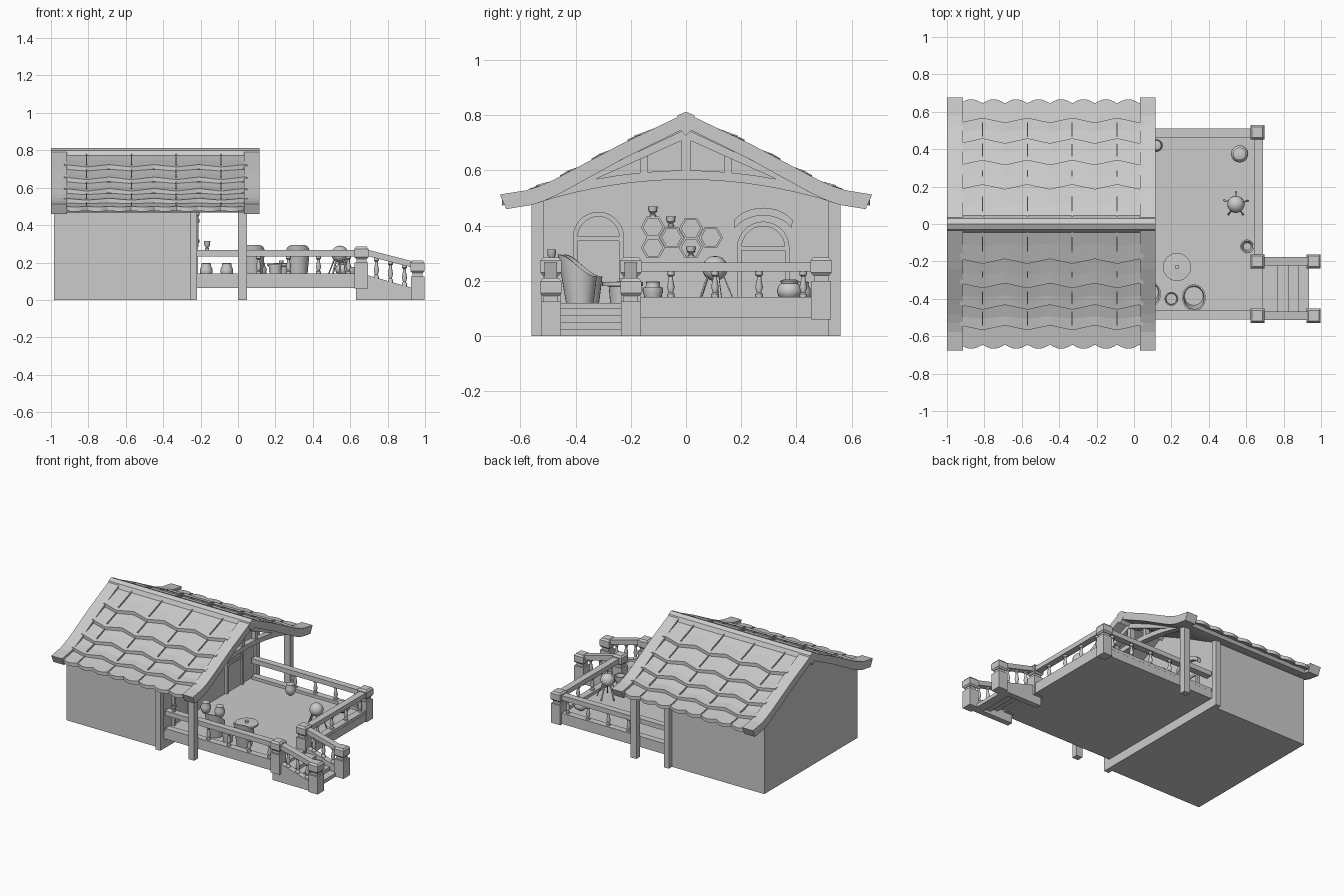
import bpy, bmesh, math
from mathutils import Vector

if "Cube" in bpy.data.objects:
    bpy.data.objects.remove(bpy.data.objects["Cube"])


def finish(name, bm, smooth=False):
    bmesh.ops.remove_doubles(bm, verts=bm.verts, dist=1e-5)
    bmesh.ops.recalc_face_normals(bm, faces=bm.faces)
    me = bpy.data.meshes.new(name)
    bm.to_mesh(me)
    bm.free()
    ob = bpy.data.objects.new(name, me)
    bpy.context.collection.objects.link(ob)
    if smooth:
        bpy.ops.object.select_all(action='DESELECT')
        ob.select_set(True)
        bpy.context.view_layer.objects.active = ob
        bpy.ops.object.shade_smooth_by_angle(angle=math.radians(40))
    return ob


def loft(name, rings, closed=False, caps=True, smooth=False):
    """Skin a list of equal-length point rings."""
    bm = bmesh.new()
    vs = [[bm.verts.new(p) for p in r] for r in rings]
    n = len(rings[0])
    pairs = list(zip(vs, vs[1:])) + ([(vs[-1], vs[0])] if closed else [])
    for a, b in pairs:
        for i in range(n):
            j = (i + 1) % n
            bm.faces.new((a[i], a[j], b[j], b[i]))
    if caps and not closed:
        bm.faces.new(vs[0])
        bm.faces.new(vs[-1])
    return finish(name, bm, smooth)


def prism(name, pts, a, b, axis='x'):
    f = (lambda t, p: (t, p[0], p[1])) if axis == 'x' else (lambda t, p: (p[0], t, p[1]))
    return loft(name, [[f(t, p) for p in pts] for t in (a, b)])


def box(name, x0, x1, y0, y1, z0, z1):
    return prism(name, [(y0, z0), (y1, z0), (y1, z1), (y0, z1)], x0, x1)


def lathe(name, prof, x, y, z=0, n=20, lift=None):
    """Turned shape from (radius, height) pairs; lift raises the rim of a seat."""
    rings = []
    for k, (r, h) in enumerate(prof):
        ring = []
        for i in range(n):
            c, s = math.cos(math.tau * i / n), math.sin(math.tau * i / n)
            dz = lift(s) if lift and k in (1, 2) else 0
            ring.append((x + r * c, y + r * s - .2 * dz, z + h + dz))
        rings.append(ring)
    return loft(name, rings, smooth=True)


def frame(name, outer, inner, x0, x1, closed=True):
    """Flat ring on the wall between two outlines (y, z)."""
    rings = [[(x0, *o), (x1, *o), (x1, *i), (x0, *i)] for o, i in zip(outer, inner)]
    return loft(name, rings, closed=closed)


def arch(y0, y1, z0, top, n=14):
    r, c = (y1 - y0) / 2, (y0 + y1) / 2
    pts = [(c + r * math.cos(math.pi * i / n), top - r + r * math.sin(math.pi * i / n)) for i in range(n + 1)]
    return [(y1, z0)] + pts + [(y0, z0)]


# Roof slope height at distance y from the ridge
SLOPE = [(0, .805), (.24, .69), (.475, .565), (.56, .528), (.675, .51)]
def roof_z(y):
    y = abs(y)
    for (a, za), (b, zb) in zip(SLOPE, SLOPE[1:]):
        if y <= b or b == .675:
            return za + (zb - za) * (y - a) / (b - a)


def roof_section(top, bottom, end):
    ys = [i * end / 14 for i in range(-14, 15)]
    up = [(y, roof_z(y) - top) for y in ys]
    low = [(y * .965, roof_z(y) - bottom) for y in reversed(ys)]
    return up + low


# House body and wall posts
prism('house_body', [(-.525, 0), (.525, 0), (.525, .495), (.47, .53), (.24, .655), (0, .77),
                     (-.24, .655), (-.47, .53), (-.525, .495)], -.985, -.235)
box('wall_sill', -.24, -.22, -.54, .54, 0, .065)
for s in (-1, 1):
    a, b = sorted((s * .56, s * .517))
    box('wall_post', -.257, -.22, a, b, 0, .5)
    box('porch_post', 0, .047, a, b, 0, .51)

# Roof slab, barge boards and ridge
prism('roof_slab', roof_section(.022, .05, .63), -.96, .08)
for x0, x1 in ((-1, -.915), (.033, .115)):
    prism('barge_board', roof_section(-.003, .05, .675), x0, x1)
prism('ridge_cap', [(0, .813), (.03, .8), (.045, .77), (0, .725), (-.045, .77), (-.03, .8)], -1, .116)

# Rows of shingles with wavy lower edges
edges = [.02, .2, .33, .445, .555, .655]
for s in (-1, 1):
    for k in range(5):
        y0, y1, last = edges[k], edges[k + 1], k == 4
        rings = []
        for i in range(97):
            x = -.93 + .98 * i / 96
            if last:
                y = y1 - .01 + .022 * abs(math.sin(math.pi * (x + .93) / .12))
            else:
                y = y1 + .013 * (abs(((x + .81) / .12) % 2 - 1) * 2 - 1)
            drop = .022 if last else 0
            ym = (y0 + y) / 2
            yt = y0 - .01
            rings.append([(x, s * yt, roof_z(yt) - .016), (x, s * ym, roof_z(ym) - .006 - drop / 3),
                          (x, s * y, roof_z(y) + .008 - drop), (x, s * y, roof_z(y) - .016 - drop),
                          (x, s * yt, roof_z(yt) - .024)])
        loft('shingle_row', rings)
        for j in range(4):   # narrow raised seams between shingles
            xs = -.81 + .24 * j
            prism('shingle_seam', [(s * y0, roof_z(y0) - .008), (s * (y1 - .012), roof_z(y1) + .017 - .023 * last),
                                   (s * (y1 - .012), roof_z(y1) - .02)], xs - .003, xs + .003)

# Gable truss above the porch
ys = [-.54 + 1.08 * i / 20 for i in range(21)]
bow = lambda y: .60 - .085 * (y / .54) ** 2
prism('arched_beam', [(y, bow(y)) for y in ys] + [(y, bow(y) - .033) for y in reversed(ys)], .002, .045)
box('king_post', .005, .042, -.017, .017, .59, .75)
for s in (-1, 1):
    prism('rafter', [(0, .75), (s * .5, .515), (s * .37, .55), (0, .715)], 0, .047)
    prism('truss_strut', [(s * .14, .58), (s * .165, .58), (s * .165, .68), (s * .14, .69)], .008, .04)

# Deck
box('deck', -.23, .69, -.51, .51, .065, .12)


# Railing posts, rails and turned balusters
def rail_post(x, y, z0, z1):
    for w, a, b in ((.036, z0, z1 - .085), (.026, z1 - .09, z1 - .06)):
        box('rail_post', x - w, x + w, y - w, y + w, a, b)
    rings = [[(x + w * a, y + w * b, z1 + h) for a, b in ((-1, -1), (1, -1), (1, 1), (-1, 1))]
             for w, h in ((.03, -.065), (.038, -.055), (.038, -.012), (.028, 0))]
    loft('post_cap', rings)


def rail(p, q, w, h):
    p, q = Vector(p), Vector(q)
    side = (q - p).cross(Vector((0, 0, 1))).normalized() * w / 2
    up = Vector((0, 0, h / 2))
    loft('rail', [[c - side - up, c + side - up, c + side + up, c - side + up] for c in (p, q)])


def baluster(x, y, z0, z1):
    d = z1 - z0
    prof = [(.014, 0), (.014, .14), (.008, .2), (.014, .4), (.008, .68), (.008, .8), (.014, .85), (.014, 1)]
    lathe('baluster', [(r, h * d) for r, h in prof], x, y, z0, 12)


for x, y in [(.66, .49), (.66, -.2), (.66, -.49)]:
    rail_post(x, y, .06, .285)
for y in (-.49, -.2):
    rail_post(.96, y, 0, .21)
    rail((.66, y, .26), (.96, y, .183), .045, .034)
    for x in (.74, .815, .89):
        baluster(x, y, .12 - (x - .7) * .25, .25 - (x - .66) * .26)
    prism('stair_stringer', [(.63, 0), (.93, 0), (.93, .065), (.7, .13), (.63, .13)], y - .02, y + .02, 'y')
for p, q in (((-.22, -.487), (.66, -.487)), ((-.22, .487), (.66, .487)), ((.665, -.2), (.665, .49))):
    rail((*p, .25), (*q, .25), .047, .034)
    rail((*p, .13), (*q, .13), .047, .022)
for i in range(4):
    baluster(.665, -.055 + .16 * i, .138, .236)
    for y in (-.487, .487):
        baluster(.59 - .16 * i, y, .138, .236)

# Stairs
for i in range(4):
    z = .1 - i * .025
    box('stair_tread', .69 + i * .06, .77 + i * .055, -.475, -.215, max(0, z - .03), z)

# Door and window on the porch wall
for name, y0, y1, z0, top in (('door', -.41, -.225, .12, .45), ('window', .185, .375, .12, .415)):
    frame(name + '_frame', arch(y0, y1, z0, top), arch(y0 + .017, y1 - .017, z0, top - .017), -.24, -.215, False)
    prism(name + '_panel', arch(y0 + .012, y1 - .012, z0, top - .012), -.24, -.228)
    box(name + '_crossbar', -.24, -.22, y0 + .012, y1 - .012, top - .105, top - .09)
hood = [(.28 + .13 * math.cos(a), .36 + .105 * math.sin(a)) for a in [math.radians(35 + 11 * i) for i in range(11)]]
frame('window_hood', hood, [(.28 + (y - .28) * .97, z - .028) for y, z in hood], -.24, -.21, False)

# Honeycomb shelves with small cups
hexa = lambda y, z, r: [(y + r * math.cos(i * math.pi / 3), z + r * math.sin(i * math.pi / 3)) for i in range(6)]
for y, z in ((-.12, .395), (-.12, .32), (-.052, .357), (.018, .32), (.018, .39), (.09, .357)):
    frame('honeycomb_shelf', hexa(y, z, .044), hexa(y, z, .035), -.24, -.21)
cup = [(.011, 0), (.011, .006), (.006, .01), (.015, .018), (.017, .036), (.013, .036), (.011, .02)]
for y, z in ((-.12, .433), (-.055, .397), (.018, .288)):
    lathe('cup', cup, -.222, y, z, 14)
lathe('rail_cup', [(r, h * 1.3) for r, h in cup], -.165, -.487, .267, 14)

# Tub chairs with a high, curved back
for x, y in ((.32, -.385), (.08, -.365)):
    lathe('tub_chair', [(.05, 0), (.063, .09), (.055, .09), (.05, .065)], x, y, .12, 28,
          lambda s: .045 + .04 * math.cos((s + 1) * math.pi / 2))

# Tub table, bucket, jars, bowls
D = .12
lathe('round_table', [(.045, 0), (.05, .06), (.075, .062), (.075, .075), (.012, .077), (.012, .09)], .23, -.23, D, 24)
lathe('bucket', [(.03, 0), (.037, .07), (.031, .07), (.028, .015)], .2, -.4, D)
lathe('bowl', [(.022, 0), (.037, .04), (.037, .055), (.03, .055), (.02, .02)], .605, -.12, D)
jar = [(.02, 0), (.032, .02), (.034, .045), (.024, .065), (.026, .075), (.02, .078)]
for x, y in ((.12, .42), (-.06, -.12), (-.17, -.12)):
    lathe('jar', jar, x, y, D)
lathe('round_pot', [(.02, .01), (.04, .025), (.046, .045), (.038, .065), (.03, .07), (.034, .08), (.02, .085)], .565, .375, D)

# Kettle on a splayed stand
ball = [(.045 * math.sin(math.pi * i / 10) + .001, .125 - .045 * math.cos(math.pi * i / 10)) for i in range(11)]
lathe('kettle', ball, .545, .105, D)
for i in range(5):
    a = math.tau * i / 5 + .3
    c, s = math.cos(a), math.sin(a)
    rail((.545 + .07 * c, .105 + .07 * s, D + .004), (.545 + .03 * c, .105 + .03 * s, D + .1), .009, .012)
